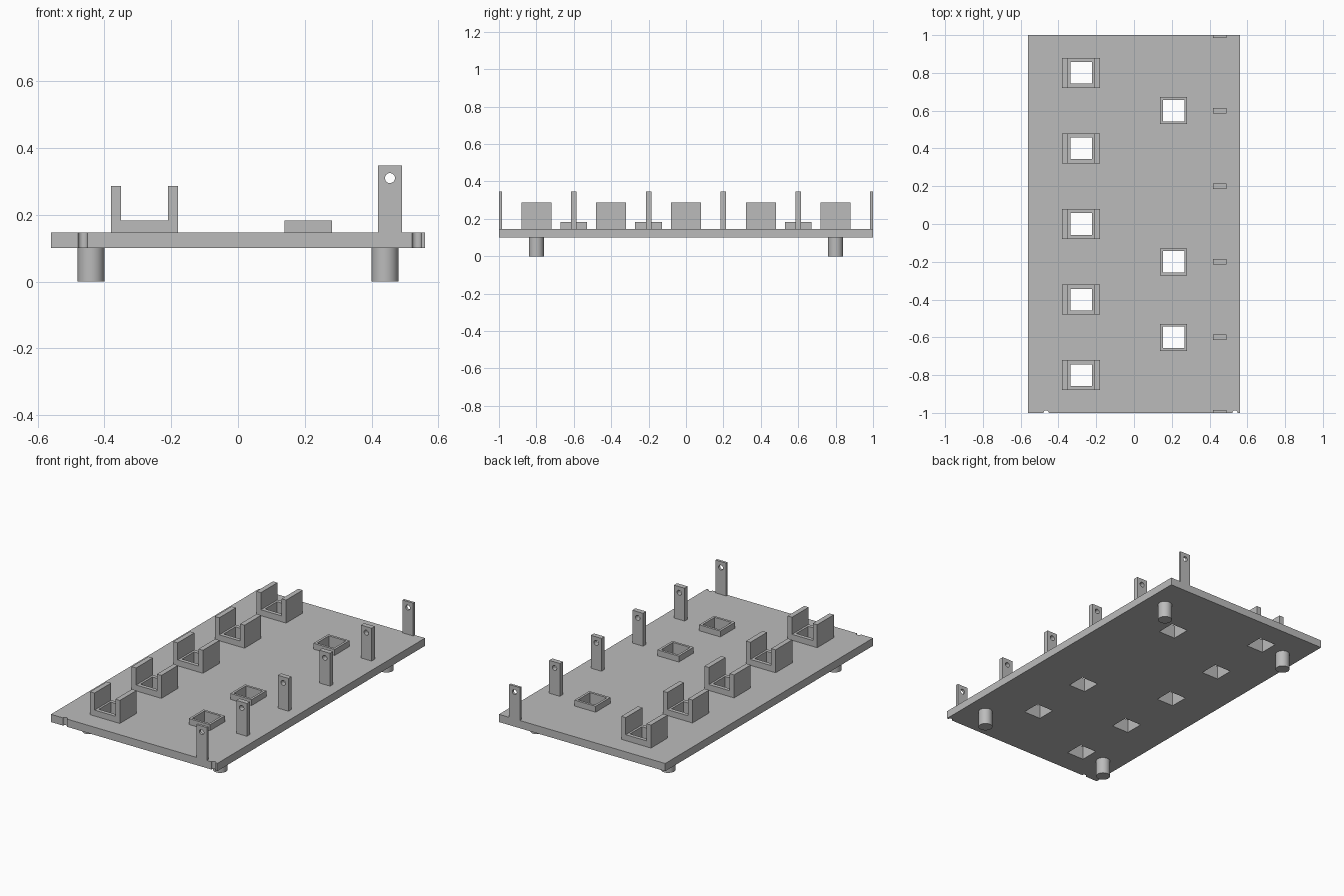
import bpy, bmesh
from math import pi, radians
from mathutils import Matrix

cube = bpy.data.objects.get("Cube")
if cube:
    bpy.data.objects.remove(cube, do_unlink=True)

# One plain grey for every part
grey = bpy.data.materials.new("light grey")
grey.use_nodes = True
COLOUR = (0.5, 0.5, 0.5, 1)
grey.diffuse_color = COLOUR
grey.node_tree.nodes["Principled BSDF"].inputs["Base Color"].default_value = COLOUR

PLATE_BOTTOM, PLATE_TOP = 0.1, 0.147
BASE_TOP, WALL_TOP, POST_TOP = 0.183, 0.287, 0.347
CRADLE_X, FRAME_X, POST_X = -0.28, 0.21, 0.455
CRADLE_Y = [-0.8, -0.4, 0, 0.4, 0.8]
FRAME_Y = [-0.6, -0.2, 0.6]
HOLE = 0.114


def add_box(bm, x, y, z):
    """Box spanning the given (low, high) ranges."""
    verts = bmesh.ops.create_cube(bm, size=1)["verts"]
    for v in verts:
        v.co = [r[0] if c < 0 else r[1] for c, r in zip(v.co, (x, y, z))]


def add_cylinder(bm, centre, radius, depth, along_y=False):
    turn = Matrix.Rotation(pi / 2, 4, "X") if along_y else Matrix()
    bmesh.ops.create_cone(bm, cap_ends=True, segments=32, radius1=radius,
                          radius2=radius, depth=depth,
                          matrix=Matrix.Translation(centre) @ turn)


def around(centre, size):
    return centre - size / 2, centre + size / 2


def finish(name, bm, material=grey):
    bmesh.ops.recalc_face_normals(bm, faces=bm.faces)
    mesh = bpy.data.meshes.new(name)
    bm.to_mesh(mesh)
    bm.free()
    obj = bpy.data.objects.new(name, mesh)
    bpy.context.collection.objects.link(obj)
    mesh.materials.append(material)
    return obj


def box(name, *ranges):
    bm = bmesh.new()
    add_box(bm, *ranges)
    return finish(name, bm)


def activate(obj):
    bpy.ops.object.select_all(action="DESELECT")
    obj.select_set(True)
    bpy.context.view_layer.objects.active = obj


def cut(obj, cutter):
    mod = obj.modifiers.new("cut", "BOOLEAN")
    mod.operation, mod.solver, mod.object = "DIFFERENCE", "EXACT", cutter
    activate(obj)
    bpy.ops.object.modifier_apply(modifier=mod.name)


# Cutters: square windows, edge notches and the bore through the posts
bm = bmesh.new()
for x, rows in ((CRADLE_X, CRADLE_Y), (FRAME_X, FRAME_Y)):
    for y in rows:
        add_box(bm, around(x, HOLE), around(y, HOLE), (0, 0.5))
window_cutter = finish("window_cutter", bm)

bm = bmesh.new()
for x in (-0.465, 0.535):
    add_cylinder(bm, (x, -1, PLATE_TOP), 0.014, 0.2)
notch_cutter = finish("notch_cutter", bm)

bm = bmesh.new()
add_cylinder(bm, (POST_X, 0, 0.31), 0.015, 3, along_y=True)
bore_cutter = finish("bore_cutter", bm)

# Base plate
plate = box("base_plate", (-0.56, 0.56), (-1, 1), (PLATE_BOTTOM, PLATE_TOP))
cut(plate, window_cutter)
cut(plate, notch_cutter)

# Row of U-shaped cradles, each a profile extruded along y
outer, inner = 0.1, 0.07
profile = [(-outer, PLATE_TOP), (outer, PLATE_TOP), (outer, WALL_TOP), (inner, WALL_TOP),
           (inner, BASE_TOP), (-inner, BASE_TOP), (-inner, WALL_TOP), (-outer, WALL_TOP)]
for y in CRADLE_Y:
    bm = bmesh.new()
    face = bm.faces.new([bm.verts.new((CRADLE_X + x, y - 0.08, z)) for x, z in profile])
    grown = bmesh.ops.extrude_face_region(bm, geom=[face])["geom"]
    bmesh.ops.translate(bm, vec=(0, 0.16, 0),
                        verts=[g for g in grown if isinstance(g, bmesh.types.BMVert)])
    cut(finish("cradle", bm), window_cutter)

# Raised square frames
for y in FRAME_Y:
    frame = box("window_frame", around(FRAME_X, 0.143), around(y, 0.143),
                (PLATE_TOP, BASE_TOP))
    cut(frame, window_cutter)

# Drilled posts; the end ones are half as thick, flush with the plate edge
for i in range(6):
    low, high = around(-1 + 0.4 * i, 0.03)
    post = box("post", around(POST_X, 0.072), (max(low, -1), min(high, 1)),
               (PLATE_TOP, POST_TOP))
    cut(post, bore_cutter)

# Round feet
for x in (-0.44, 0.44):
    for y in (-0.8, 0.8):
        bm = bmesh.new()
        add_cylinder(bm, (x, y, PLATE_BOTTOM / 2), 0.04, PLATE_BOTTOM)
        activate(finish("foot", bm))
        bpy.ops.object.shade_smooth_by_angle(angle=radians(30))

for cutter in (window_cutter, notch_cutter, bore_cutter):
    bpy.data.objects.remove(cutter, do_unlink=True)
